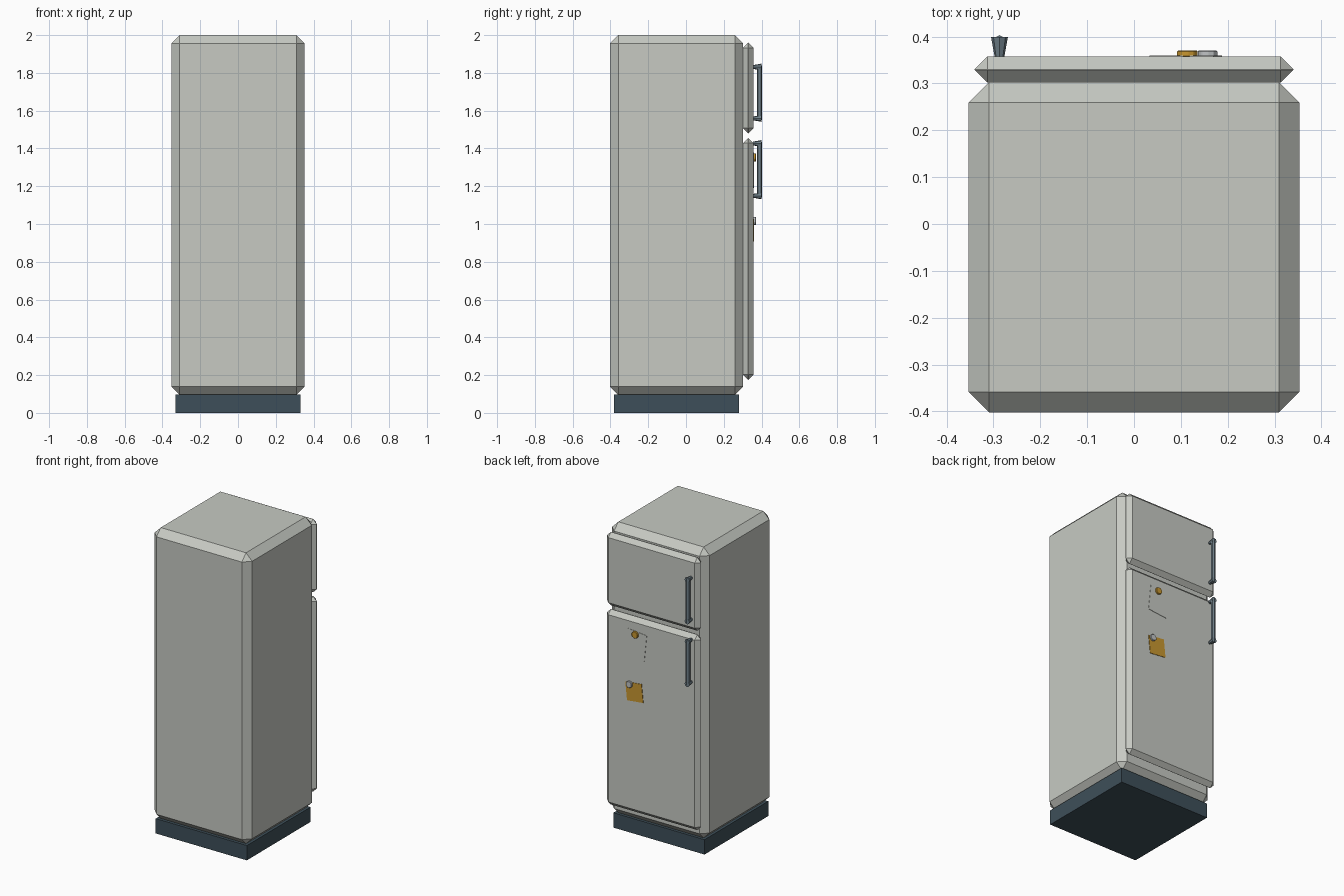
import bpy
from math import radians, pi

cube = bpy.data.objects.get("Cube")
if cube:
    bpy.data.objects.remove(cube, do_unlink=True)


def make_material(name, rgb):
    mat = bpy.data.materials.new(name)
    color = (*rgb, 1.0)
    mat.use_nodes = True
    mat.diffuse_color = color
    bsdf = next(n for n in mat.node_tree.nodes if n.type == 'BSDF_PRINCIPLED')
    bsdf.inputs["Base Color"].default_value = color
    return mat


enamel = make_material("warm grey enamel", (0.57, 0.59, 0.545))
slate = make_material("dark slate", (0.048, 0.078, 0.1))
steel = make_material("blue grey steel", (0.16, 0.215, 0.25))
yellow = make_material("mustard yellow", (0.58, 0.31, 0.03))
silver = make_material("light silver", (0.53, 0.55, 0.56))


def finish(obj, name, mat, bevel=0.0):
    obj.name = name
    obj.data.materials.append(mat)
    if bevel:
        mod = obj.modifiers.new("Chamfer", 'BEVEL')
        mod.width = bevel
        mod.segments = 1
        mod.limit_method = 'ANGLE'
    return obj


def box(name, low, high, mat, bevel=0.0, tilt=0.0):
    center = [(a + b) / 2 for a, b in zip(low, high)]
    bpy.ops.mesh.primitive_cube_add(size=1, location=center)
    obj = bpy.context.object
    obj.scale = [b - a for a, b in zip(low, high)]
    bpy.ops.object.transform_apply(location=False, rotation=False, scale=True)
    obj.rotation_euler.y = radians(tilt)
    return finish(obj, name, mat, bevel)


def rod(name, center, r_in, r_out, depth, mat, sides, rot=(-pi / 2, 0, 0), bevel=0.0):
    # By default the rod points away from the door, along +y
    bpy.ops.mesh.primitive_cone_add(vertices=sides, radius1=r_in, radius2=r_out,
                                    depth=depth, location=center, rotation=rot)
    return finish(bpy.context.object, name, mat, bevel)


# Cabinet and plinth
box("cabinet", (-0.353, -0.402, 0.095), (0.353, 0.303, 2.0), enamel, 0.044)
box("plinth", (-0.33, -0.38, 0), (0.33, 0.28, 0.097), slate)

# Doors with chamfered rims
DOOR = 0.357
for name, bottom, top in (("freezer_door", 1.48, 1.96), ("fridge_door", 0.175, 1.455)):
    box(name, (-0.34, 0.302, bottom), (0.34, DOOR, top), enamel, 0.027)

# Handles: flared posts joined by a faceted bar
HANDLE_X = -0.287
for name, bottom, top in (("freezer_handle", 1.545, 1.845), ("fridge_handle", 1.135, 1.44)):
    for end, z in (("lower", bottom + 0.014), ("upper", top - 0.014)):
        rod(f"{name}_{end}_post", (HANDLE_X, 0.377, z), 0.01, 0.018, 0.044, steel, 8)
    rod(f"{name}_bar", (HANDLE_X, 0.389, (bottom + top) / 2), 0.014, 0.014,
        top - bottom - 0.01, steel, 6, rot=(0, 0, 0))

# Paper notes held by round magnets
box("paper_sheet", (0.042, DOOR - 0.001, 1.197), (0.179, DOOR + 0.002, 1.372), enamel, tilt=-6)
box("sticky_note", (0.064, DOOR - 0.001, 0.912), (0.182, DOOR + 0.003, 1.032), yellow, tilt=6)
rod("yellow_magnet", (0.114, 0.363, 1.352), 0.023, 0.023, 0.014, yellow, 10, bevel=0.002)
rod("silver_magnet", (0.157, 0.363, 1.016), 0.022, 0.022, 0.014, silver, 10, bevel=0.002)
